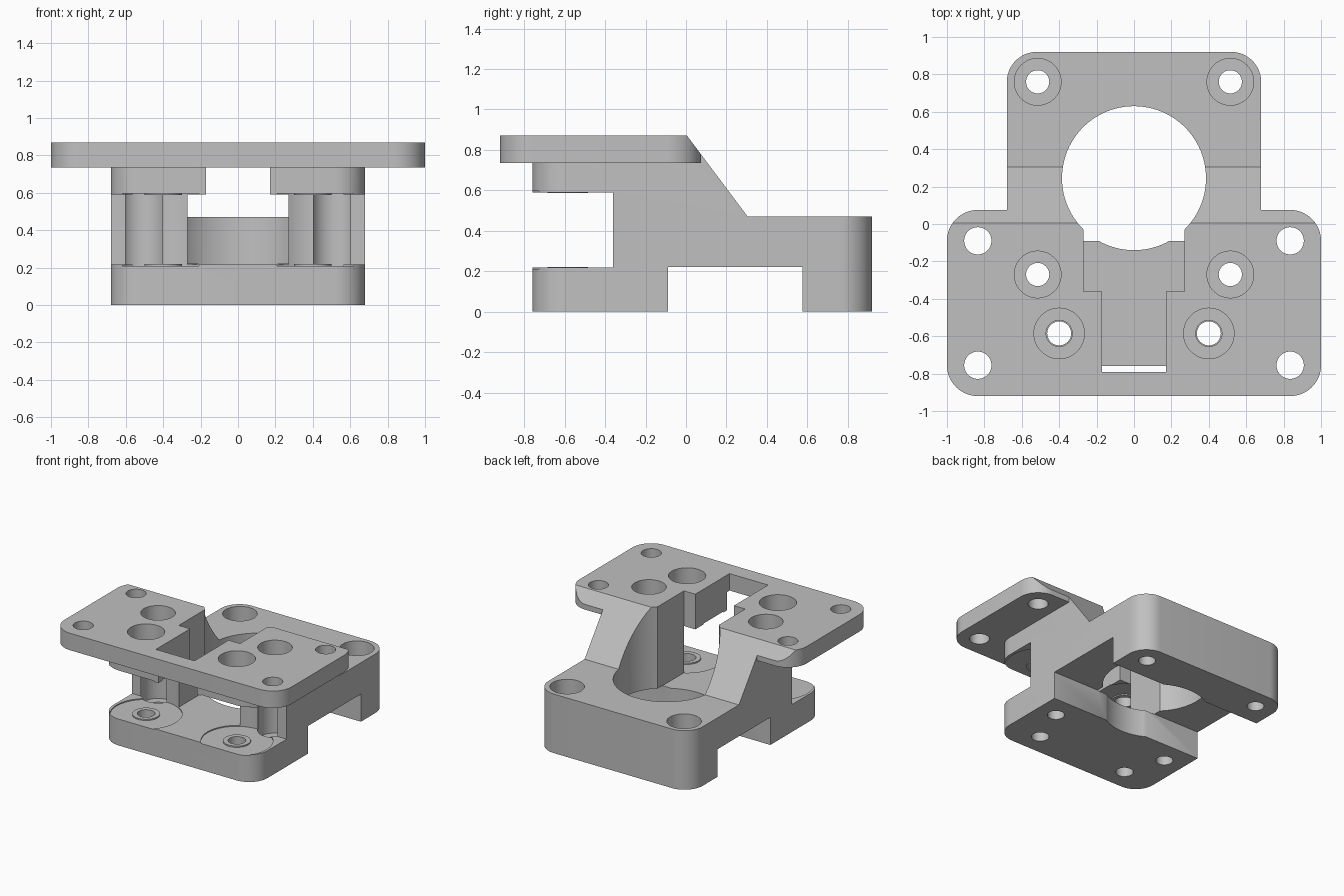
import bpy, bmesh, math

cube = bpy.data.objects.get("Cube")
if cube:
    bpy.data.objects.remove(cube, do_unlink=True)

grey = bpy.data.materials.new("plain grey")
grey.use_nodes = True
colour = (0.53, 0.53, 0.53, 1)
grey.diffuse_color = colour
grey.node_tree.nodes["Principled BSDF"].inputs["Base Color"].default_value = colour


def extrude(name, points, offset):
    """Close a planar outline into a prism along the offset vector."""
    bm = bmesh.new()
    face = bm.faces.new([bm.verts.new(p) for p in points])
    top = bmesh.ops.extrude_face_region(bm, geom=[face])["geom"]
    bmesh.ops.translate(bm, vec=offset, verts=[v for v in top if isinstance(v, bmesh.types.BMVert)])
    bmesh.ops.recalc_face_normals(bm, faces=bm.faces)
    mesh = bpy.data.meshes.new(name)
    bm.to_mesh(mesh)
    bm.free()
    mesh.materials.append(grey)
    obj = bpy.data.objects.new(name, mesh)
    bpy.context.collection.objects.link(obj)
    return obj


def box(name, x0, x1, y0, y1, z0, z1):
    pts = [(x0, y0, z0), (x1, y0, z0), (x1, y1, z0), (x0, y1, z0)]
    return extrude(name, pts, (0, 0, z1 - z0))


def cylinder(name, x, y, r, z0, z1, n=48):
    pts = [(x + r * math.cos(math.tau * i / n), y + r * math.sin(math.tau * i / n), z0) for i in range(n)]
    return extrude(name, pts, (0, 0, z1 - z0))


def rounded_slab(name, half_x, y0, y1, r, z0, z1, n=12):
    centres = [(half_x - r, y1 - r), (r - half_x, y1 - r), (r - half_x, y0 + r), (half_x - r, y0 + r)]
    pts = []
    for q, (cx, cy) in enumerate(centres):
        for i in range(n + 1):
            a = (q + i / n) * math.pi / 2
            pts.append((cx + r * math.cos(a), cy + r * math.sin(a), z0))
    return extrude(name, pts, (0, 0, z1 - z0))


def combine(target, tool, operation="DIFFERENCE"):
    tool.hide_render = True
    mod = target.modifiers.new("combine", "BOOLEAN")
    mod.operation = operation
    mod.solver = "EXACT"
    mod.object = tool
    graph = bpy.context.evaluated_depsgraph_get()
    mesh = bpy.data.meshes.new_from_object(target.evaluated_get(graph))
    target.modifiers.clear()
    target.data = mesh
    bpy.data.objects.remove(tool, do_unlink=True)


# Main block joined to the wide mounting plate
bracket = rounded_slab("mounting_bracket", 0.68, -0.76, 0.92, 0.16, 0, 0.8)
combine(bracket, rounded_slab("plate", 1, -0.92, 0.075, 0.165, 0.735, 0.87), "UNION")

# Sloped shoulder down to the low rear
slope = [(-1.5, y, z) for y, z in ((0.005, 0.87), (0.305, 0.47), (1.2, 0.47), (1.2, 1.2), (-0.2425, 1.2))]
combine(bracket, extrude("slope_cutter", slope, (3, 0, 0)))

# Cross channel below, open front slot, stepped centre slot and large bore
combine(bracket, box("channel_cutter", -1, 1, -0.09, 0.575, -0.1, 0.22))
combine(bracket, box("front_slot_cutter", -1, 1, -1, -0.36, 0.218, 0.59))
combine(bracket, box("narrow_slot_cutter", -0.17, 0.17, -0.79, -0.3, 0.218, 1))
combine(bracket, box("wide_slot_cutter", -0.27, 0.27, -0.36, 0.1, 0.218, 1))
combine(bracket, cylinder("bore_cutter", 0, 0.245, 0.385, -0.1, 1, 96))

# Mirrored screw holes, counterbores and wheel clearances
for side in (-1, 1):
    for y in (-0.09, -0.755):
        combine(bracket, cylinder("plate_hole", side * 0.835, y, 0.073, 0.6, 1))
    for y in (-0.27, 0.76):
        combine(bracket, cylinder("counterbore", side * 0.515, y, 0.125, 0.13, 1))
        combine(bracket, cylinder("screw_hole", side * 0.515, y, 0.062, -0.1, 0.2))
    x, y = side * 0.4, -0.585
    combine(bracket, cylinder("wheel_clearance", x, y, 0.26, 0.21, 0.597, 72))
    combine(bracket, cylinder("axle_counterbore", x, y, 0.135, 0.69, 1))
    combine(bracket, cylinder("axle_hole_top", x, y, 0.07, 0.5, 0.8))
    combine(bracket, cylinder("axle_hole_base", x, y, 0.064, -0.1, 0.3))

# Thin spacer rings above and below each wheel space
rings = []
for side, label in ((-1, "right"), (1, "left")):
    for z0, z1, r, level in ((0.2, 0.22, 0.064, "lower"), (0.588, 0.61, 0.07, "upper")):
        ring = cylinder(f"{label}_{level}_spacer_ring", side * 0.4, -0.585, 0.1, z0, z1)
        combine(ring, cylinder("ring_hole", side * 0.4, -0.585, r, z0 - 0.1, z1 + 0.1))
        rings.append(ring)

bpy.ops.object.select_all(action="DESELECT")
for obj in [bracket] + rings:
    obj.select_set(True)
bpy.context.view_layer.objects.active = bracket
bpy.ops.object.shade_smooth_by_angle(angle=math.radians(30))
